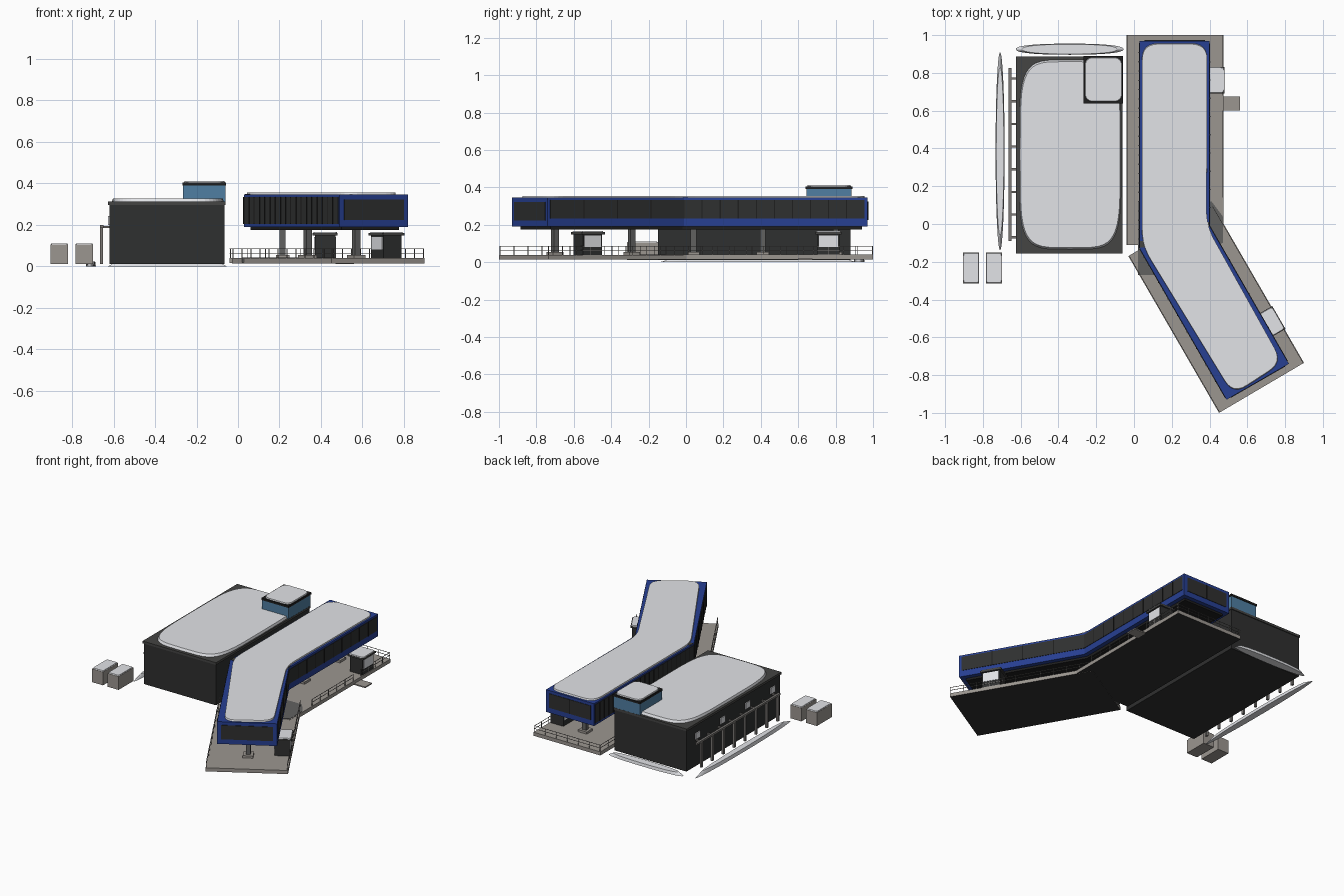
import bpy, bmesh, math
from mathutils import Vector, Matrix

if "Cube" in bpy.data.objects:
    bpy.data.objects.remove(bpy.data.objects["Cube"])


def mat(name, r, g, b):
    m = bpy.data.materials.new(name)
    m.diffuse_color = (r, g, b, 1)
    m.use_nodes = True
    m.node_tree.nodes["Principled BSDF"].inputs["Base Color"].default_value = m.diffuse_color
    return m


SNOW = mat("snow_white", 0.76, 0.77, 0.80)
BLUE = mat("hull_blue", 0.02, 0.05, 0.29)
DARK = mat("wall_charcoal", 0.028, 0.029, 0.029)
EAVE = mat("eave_grey", 0.058, 0.058, 0.056)
BLACK = mat("trim_black", 0.013, 0.013, 0.013)
DECK = mat("deck_tan", 0.33, 0.305, 0.28)
GLASS = mat("glass_blue", 0.08, 0.21, 0.36)
STEEL = mat("steel_grey", 0.12, 0.12, 0.118)
RACK = mat("rack_grey", 0.2, 0.19, 0.18)


def finish(name, bm, m):
    bmesh.ops.recalc_face_normals(bm, faces=bm.faces)
    me = bpy.data.meshes.new(name)
    bm.to_mesh(me)
    bm.free()
    me.materials.append(m)
    ob = bpy.data.objects.new(name, me)
    bpy.context.collection.objects.link(ob)
    return ob


def add_box(bm, lo, hi, M=Matrix()):
    lo, hi = Vector(lo), Vector(hi)
    bmesh.ops.create_cube(bm, size=1, matrix=M @ Matrix.Translation((lo + hi) / 2)
                          @ Matrix.Diagonal((*(hi - lo), 1)))


def box(name, lo, hi, m, M=Matrix()):
    bm = bmesh.new()
    add_box(bm, lo, hi, M)
    return finish(name, bm, m)


def prism(name, pts, z0, z1, m, top=1.0, M=Matrix()):
    """Extruded outline; top scales the upper ring about its centre."""
    bm = bmesh.new()
    c = sum((Vector(p) for p in pts), Vector((0, 0))) / len(pts)
    low = [bm.verts.new(M @ Vector((*p, z0))) for p in pts]
    high = [bm.verts.new(M @ Vector((*(c + (Vector(p) - c) * top), z1))) for p in pts]
    bm.faces.new(low)
    bm.faces.new(high)
    for i in range(len(pts)):
        j = (i + 1) % len(pts)
        bm.faces.new((low[i], low[j], high[j], high[i]))
    return finish(name, bm, m)


def rounded(pts, r, n=6):
    out = []
    for i, p in enumerate(pts):
        p, a, b = Vector(p), Vector(pts[i - 1]), Vector(pts[(i + 1) % len(pts)])
        a, b = p + (a - p).normalized() * r, p + (b - p).normalized() * r
        for k in range(n + 1):
            t = k / n
            out.append(a * (1 - t) ** 2 + p * 2 * t * (1 - t) + b * t * t)
    return out


def superellipse(x0, x1, y0, y1, e, n=48):
    f = lambda v: math.copysign(abs(v) ** e, v)
    return [((x0 + x1) / 2 + (x1 - x0) / 2 * f(math.cos(2 * math.pi * k / n)),
             (y0 + y1) / 2 + (y1 - y0) / 2 * f(math.sin(2 * math.pi * k / n))) for k in range(n)]


def edge_frame(p, q):
    """Local x along the edge, local y pointing outward for a CCW outline."""
    d = (Vector(q) - Vector(p)).normalized()
    return Matrix(((d.x, d.y, 0, p[0]), (d.y, -d.x, 0, p[1]), (0, 0, 1, 0), (0, 0, 0, 1)))


# Decks: straight wing and angled wing, with dark undersides
deck_a = [(-0.04, -0.11), (0.475, -0.11), (0.475, 1.0), (-0.04, 1.0)]
deck_b = [(-0.03, -0.17), (0.45, -1.0), (0.9, -0.735), (0.42, 0.095)]
for name, pts, z in (("deck_straight", deck_a, 0.015), ("deck_angled", deck_b, 0.014)):
    ob = prism(name, pts, z, z + 0.025, DECK)
    ob.data.materials.append(DARK)
    for f in ob.data.polygons:
        f.material_index = 1 if f.normal.z < -0.5 else 0
prism("deck_joint", [(0.02, -0.27), (0.12, -0.27), (0.47, -0.1), (0.47, 0.04), (0.41, 0.12), (0.02, 0.12)],
      0.018, 0.042, STEEL)
box("access_plank", (0.47, 0.60, 0.012), (0.56, 0.675, 0.02), DECK)


# Railings with posts and two rails
def railing(name, p, q):
    L = (Vector(q) - Vector(p)).length
    M = edge_frame(p, q)
    bm = bmesh.new()
    for z in (0.064, 0.084):
        add_box(bm, (0, -0.006, z - 0.0013), (L, -0.0034, z + 0.0013), M)
    n = max(2, round(L / 0.09))
    for i in range(n + 1):
        x = 0.003 + (L - 0.006) * i / n
        add_box(bm, (x - 0.0015, -0.006, 0.035), (x + 0.0015, -0.0034, 0.085), M)
    finish(name, bm, RACK)


railing("railing_right_back", (0.475, 0.14), (0.475, 0.60))
railing("railing_right_far", (0.475, 0.68), (0.475, 1.0))
railing("railing_back", (0.475, 1.0), (-0.04, 1.0))
railing("railing_left", (-0.04, 1.0), (-0.04, -0.11))
railing("railing_left_angled", deck_b[0], deck_b[1])
railing("railing_right_angled", deck_b[2], deck_b[3])

# Raised hull with a bend
hull = [(0.40, 0.97), (0.03, 0.97), (0.03, -0.13), (0.49, -0.93), (0.82, -0.74), (0.40, -0.01)]
prism("hull", hull, 0.19, 0.345, BLUE)
prism("hull_underside", [(0.37, 0.94), (0.06, 0.94), (0.06, -0.12), (0.50, -0.885), (0.775, -0.725), (0.37, -0.02)],
      0.175, 0.191, BLACK)
roof = [(0.388, 0.957), (0.042, 0.957), (0.042, -0.115), (0.525, -0.905), (0.787, -0.735), (0.384, -0.01)]
prism("hull_roof_snow", rounded(roof, 0.085), 0.343, 0.355, SNOW, 0.995)
box("roof_joint_left", (0.033, -0.125, 0.34), (0.07, -0.09, 0.348), EAVE)
box("roof_joint_right", (0.378, -0.025, 0.34), (0.398, 0.01, 0.348), EAVE)

# Window bands and ribs: bottom, top, start and end margins, rib spacing per wall
walls = [("back", 0.226, 0.325, 0.025, 0.025, 0.18), ("left", 0.205, 0.335, 0.012, 0.002, 0.05),
         ("left_angled", 0.205, 0.335, 0.002, 0.012, 0.05), ("front", 0.224, 0.322, 0.025, 0.025, 0),
         ("right_angled", 0.233, 0.332, 0.015, 0, 0.21), ("right", 0.233, 0.332, 0, 0.015, 0.1)]
for i, (side, z0, z1, e0, e1, step) in enumerate(walls):
    p, q = hull[i], hull[(i + 1) % 6]
    L = (Vector(q) - Vector(p)).length
    M = edge_frame(p, q)
    box("window_band_" + side, (e0, -0.002, z0), (L - e1, 0.003, z1), DARK, M)
    if step:
        bm = bmesh.new()
        n = round((L - e0 - e1) / step)
        for k in range(1, n):
            x = e0 + (L - e0 - e1) * k / n
            add_box(bm, (x - 0.003, 0, z0), (x + 0.003, 0.005, z1), M)
        finish("window_ribs_" + side, bm, BLACK)

# Support columns with footings
for i, (x, y) in enumerate([(0.215, 0.8), (0.215, 0.41), (0.215, 0.04), (0.335, -0.29), (0.57, -0.70)]):
    M = Matrix.Translation((x, y, 0)) @ Matrix.Rotation(math.radians(30 if y < -0.1 else 0), 4, 'Z')
    box(f"column_{i}", (-0.015, -0.015, 0.04), (0.015, 0.015, 0.18), STEEL, M)
    box(f"column_foot_{i}", (-0.033, -0.033, 0.038), (0.033, 0.033, 0.055), DECK, M)

# Entrance cabins with light side doors
for i, (x, y, a) in enumerate([(0.42, 0.762, 0), (0.715, -0.525, 30)]):
    M = Matrix.Translation((x, y, 0)) @ Matrix.Rotation(math.radians(a), 4, 'Z')
    box(f"cabin_{i}", (-0.05, -0.06, 0.038), (0.05, 0.06, 0.15), DARK, M)
    box(f"cabin_doors_{i}", (-0.053, -0.052, 0.08), (0.053, 0.052, 0.142), SNOW, M)
    box(f"cabin_eave_{i}", (-0.06, -0.07, 0.148), (0.06, 0.07, 0.16), EAVE, M)
    prism(f"cabin_roof_{i}", rounded([(-0.058, -0.068), (0.058, -0.068), (0.058, 0.068), (-0.058, 0.068)], 0.015, 3),
          0.159, 0.166, SNOW, 0.96, M)

# Warehouse with snow-covered roof
box("warehouse", (-0.62, -0.15, 0.012), (-0.065, 0.88, 0.30), DARK)
box("warehouse_eave", (-0.626, -0.156, 0.296), (-0.06, 0.886, 0.312), EAVE)
prism("warehouse_roof_snow", superellipse(-0.608, -0.068, -0.135, 0.87, 0.42), 0.31, 0.328, SNOW, 0.98)
for i in range(4):
    y = 0.76 - 0.275 * i
    box(f"warehouse_window_{i}", (-0.626, y - 0.025, 0.20), (-0.618, y + 0.025, 0.242), SNOW)

# Lookout room on the warehouse
box("lookout_glass", (-0.264, 0.643, 0.30), (-0.061, 0.885, 0.392), GLASS)
box("lookout_eave", (-0.268, 0.639, 0.39), (-0.057, 0.889, 0.404), BLACK)
prism("lookout_roof_snow", rounded([(-0.26, 0.648), (-0.063, 0.648), (-0.063, 0.882), (-0.26, 0.882)], 0.045),
      0.403, 0.412, SNOW, 0.98)

# Pipe rack beside the warehouse
bm = bmesh.new()
for i in range(8):
    y = -0.07 + 0.12 * i
    add_box(bm, (-0.665, y - 0.008, 0.012), (-0.651, y + 0.008, 0.195))
    add_box(bm, (-0.664, y - 0.006, 0.185), (-0.62, y + 0.006, 0.195))
add_box(bm, (-0.665, -0.09, 0.187), (-0.649, 0.825, 0.2))
finish("pipe_rack", bm, RACK)

# Snow drifts
prism("drift_left", superellipse(-0.733, -0.685, -0.14, 0.91, 1.0), 0.0, 0.024, SNOW, 0.85)
prism("drift_back", superellipse(-0.626, -0.055, 0.896, 0.955, 0.85), 0.0, 0.02, SNOW, 0.88)

# Cargo containers
for i, x in enumerate((-0.862, -0.742)):
    box(f"container_{i}", (x - 0.042, -0.315, 0.012), (x + 0.042, -0.15, 0.105), DECK)
    prism(f"container_snow_{i}", rounded([(x - 0.041, -0.313), (x + 0.041, -0.313), (x + 0.041, -0.152),
          (x - 0.041, -0.152)], 0.012, 3), 0.104, 0.111, SNOW, 0.96)
